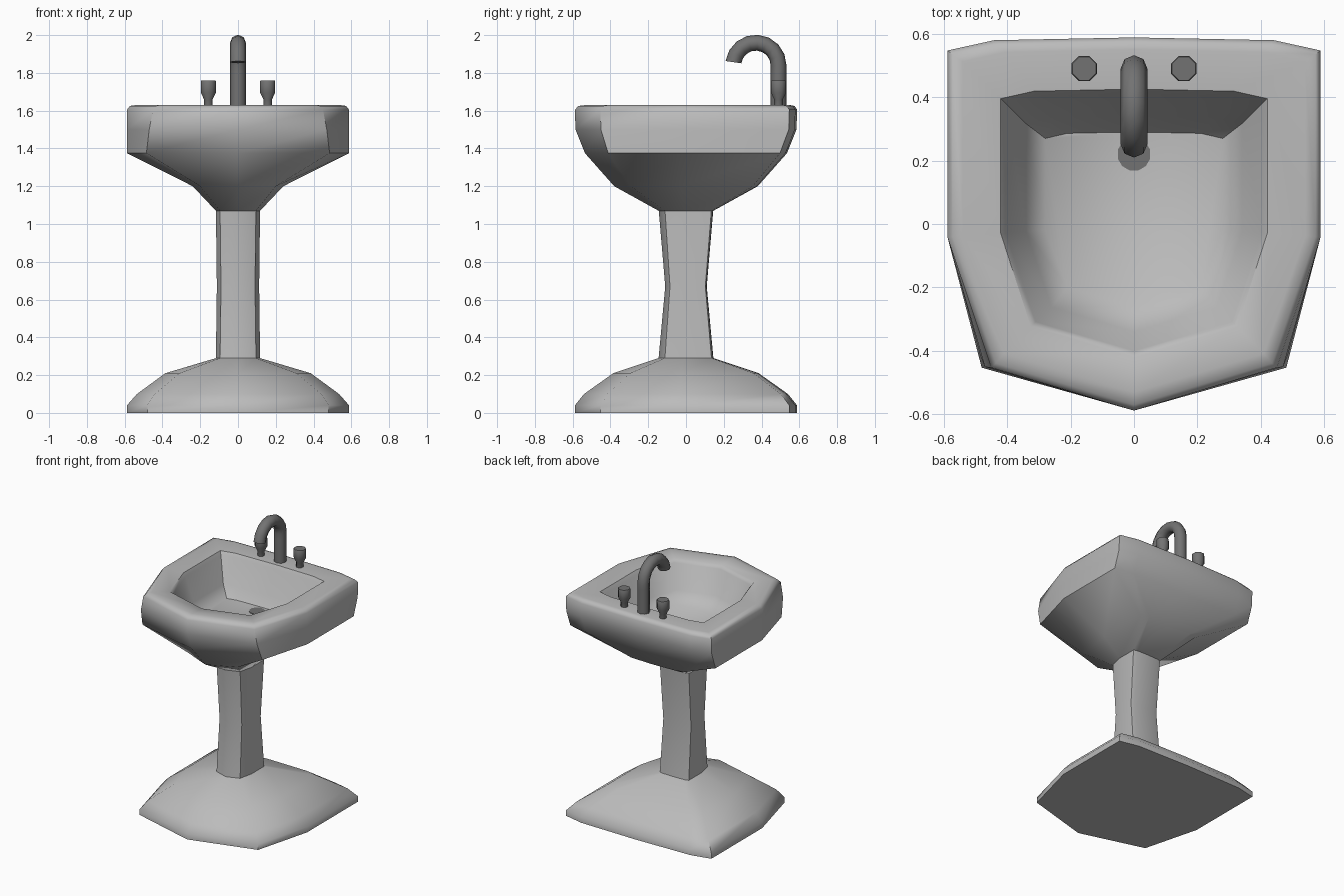
import bpy, bmesh, math
from mathutils import Vector

if "Cube" in bpy.data.objects:
    bpy.data.objects.remove(bpy.data.objects["Cube"])


def material(name, v):
    m = bpy.data.materials.new(name)
    m.diffuse_color = (v, v, v, 1)
    m.use_nodes = True
    m.node_tree.nodes["Principled BSDF"].inputs["Base Color"].default_value = m.diffuse_color
    return m


ceramic = material("ceramic grey", 0.5)
metal = material("dark metal", 0.17)


def loft(name, rings, mat, angle=50):
    """Skin a list of equal-length point loops and cap both ends."""
    bm = bmesh.new()
    loops = [[bm.verts.new(p) for p in r] for r in rings]
    for a, b in zip(loops, loops[1:]):
        n = len(a)
        for i in range(n):
            j = (i + 1) % n
            bm.faces.new((a[i], a[j], b[j], b[i]))
    bm.faces.new(loops[0][::-1])
    bm.faces.new(loops[-1])
    bmesh.ops.recalc_face_normals(bm, faces=bm.faces[:])
    me = bpy.data.meshes.new(name)
    bm.to_mesh(me)
    bm.free()
    me.materials.append(mat)
    ob = bpy.data.objects.new(name, me)
    bpy.context.collection.objects.link(ob)
    bpy.ops.object.select_all(action='DESELECT')
    ob.select_set(True)
    bpy.context.view_layer.objects.active = ob
    bpy.ops.object.shade_smooth_by_angle(angle=math.radians(angle))
    return ob


def outline(z, hx, yf, yb, cx):
    """Shield outline: pointed front, straight sides, nearly flat back."""
    half = [(cx, -0.77 * yf), (hx, -0.07 * yf), (hx, 0.93 * yb), (0.75 * hx, 0.985 * yb)]
    pts = [(0, -yf)] + half + [(0, yb)] + [(-x, y) for x, y in reversed(half)]
    return [(x, y, z) for x, y in pts]


def circle(x, y, z, r, n=8):
    return [(x + r * math.cos((i + .5) * math.tau / n),
             y + r * math.sin((i + .5) * math.tau / n), z) for i in range(n)]


# Foot and column
pedestal = [(0, .588, .588, .588, .48), (.04, .588, .588, .588, .48), (.1, .535, .54, .54, .44),
            (.21, .385, .385, .385, .31), (.29, .117, .145, .145, .095),
            (.67, .112, .11, .11, .09), (1.08, .117, .145, .145, .095)]
loft("pedestal", [outline(*p) for p in pedestal], ceramic)

# Basin: underside, rim, then bowl interior
basin = [(1.07, .117, .145, .145, .095), (1.2, .24, .38, .38, .2), (1.375, .588, .535, .535, .485),
         (1.5, .588, .585, .585, .47), (1.605, .588, .588, .588, .45), (1.625, .572, .57, .575, .435),
         (1.63, .54, .53, .55, .41), (1.625, .42, .42, .425, .325), (1.60, .405, .40, .41, .31),
         (1.43, .34, .34, .34, .26), (1.36, .28, .26, .29, .21)]
loft("basin", [outline(*p) for p in basin], ceramic)

# Drain
loft("drain", [circle(0, .22, 1.355, .053, 12), circle(0, .22, 1.364, .053, 12)], metal)

# Swan-neck spout: octagonal pipe swept along an arch
path = [(Vector((0, .49, 1.6)), 0), (Vector((0, .49, 1.80)), 0)]
for k in range(9):
    a = math.radians(172) * k / 8
    path.append((Vector((0, .37 + .12 * math.cos(a), 1.84 + .12 * math.sin(a))), a))
rings = []
for c, a in path:
    side = Vector((0, math.cos(a), math.sin(a)))
    rings.append([c + .042 * (math.cos(t) * Vector((1, 0, 0)) + math.sin(t) * side)
                  for t in (i * math.tau / 8 for i in range(8))])
loft("spout", rings, metal)

# Tap knobs
for label, s in (("left", -1), ("right", 1)):
    prof = [(1.6, .025), (1.66, .025), (1.695, .043), (1.755, .043), (1.76, .04)]
    loft(label + "_tap", [circle(s * .157, .49, z, r) for z, r in prof], metal)
